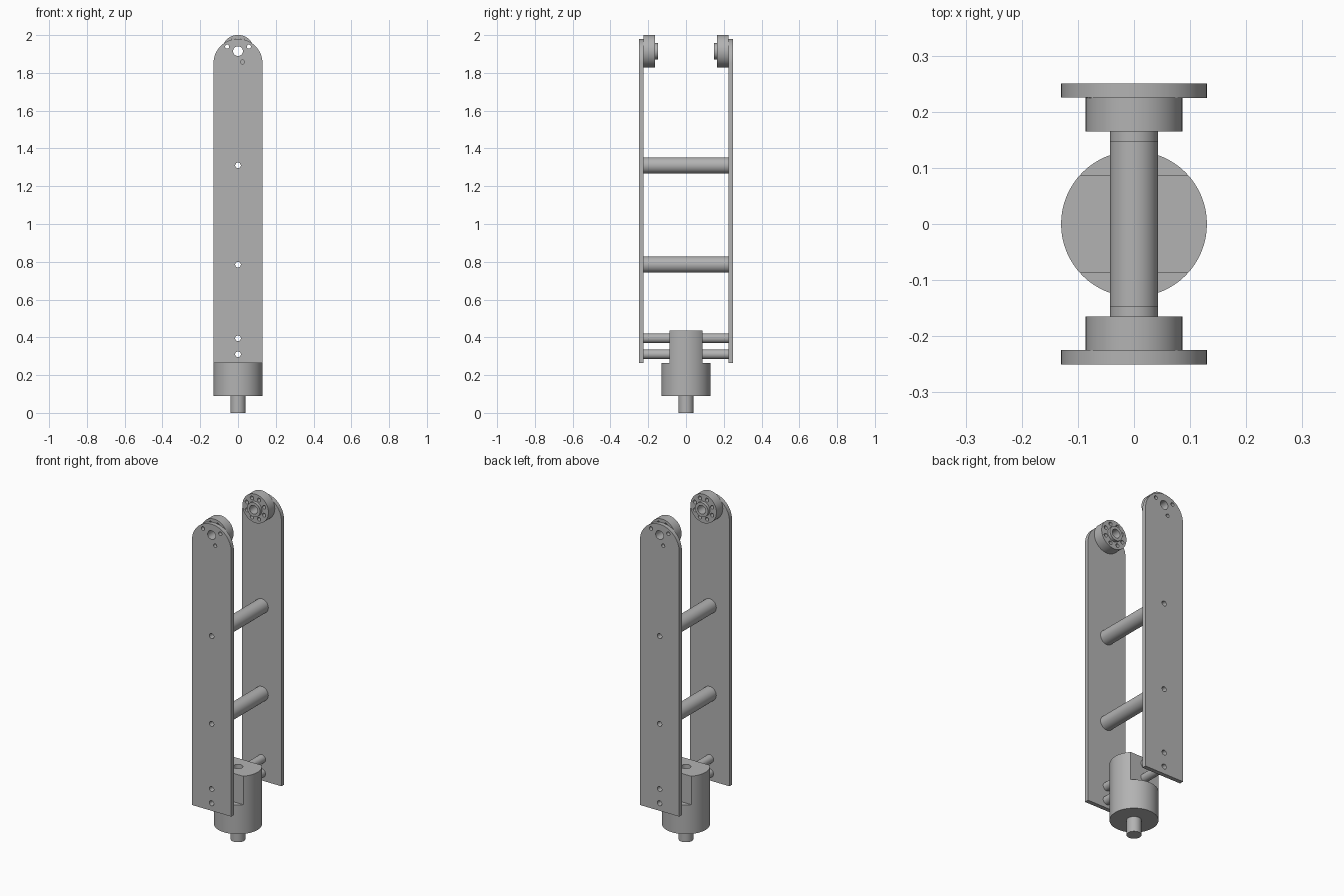
import bpy, bmesh, math
from mathutils import Matrix, Vector

if "Cube" in bpy.data.objects:
    bpy.data.objects.remove(bpy.data.objects["Cube"])

grey = bpy.data.materials.new("Machined grey")
grey.use_nodes = True
colour = (0.45, 0.45, 0.45, 1)
grey.diffuse_color = colour
grey.node_tree.nodes["Principled BSDF"].inputs["Base Color"].default_value = colour

WIDTH = 0.13          # half width of side plates and radius of the base
HUB_Z = 1.915
BOLT_RADIUS = 0.062
BIG_RODS = (0.785, 1.31)
SMALL_RODS = (0.31, 0.395)


def finish(name, bm):
    bmesh.ops.recalc_face_normals(bm, faces=bm.faces)
    mesh = bpy.data.meshes.new(name)
    bm.to_mesh(mesh)
    bm.free()
    mesh.materials.append(grey)
    obj = bpy.data.objects.new(name, mesh)
    bpy.context.collection.objects.link(obj)
    return obj


def prism(name, outline, a, b, axis):
    """Extrude a flat outline from a to b along y or z."""
    place = (lambda u, v, w: (u, w, v)) if axis == "y" else (lambda u, v, w: (u, v, w))
    bm = bmesh.new()
    base = bm.faces.new([bm.verts.new(place(u, v, a)) for u, v in outline])
    grown = bmesh.ops.extrude_face_region(bm, geom=[base])["geom"]
    moved = [g for g in grown if isinstance(g, bmesh.types.BMVert)]
    bmesh.ops.translate(bm, verts=moved, vec=Vector(place(0, 0, b - a)))
    return finish(name, bm)


def circle(u, v, r, n=48):
    return [(u + r * math.cos(math.tau * i / n), v + r * math.sin(math.tau * i / n))
            for i in range(n)]


def cylinder(name, u, v, r, a, b, axis="y", n=48):
    return prism(name, circle(u, v, r, n), a, b, axis)


def combine(obj, tool, operation="DIFFERENCE"):
    """Apply a boolean, then discard the tool object."""
    mod = obj.modifiers.new("shape", "BOOLEAN")
    mod.operation, mod.solver, mod.object = operation, "EXACT", tool
    tool.hide_render = True
    bpy.context.view_layer.objects.active = obj
    bpy.ops.object.modifier_apply(modifier=mod.name)
    bpy.data.objects.remove(tool)


def drill(obj, x, z, r, n=24):
    combine(obj, cylinder("drill", x, z, r, -0.4, 0.4, "y", n))


def bolt_position(step):
    angle = math.radians(22.5 + 45 * step)
    return BOLT_RADIUS * math.cos(angle), HUB_Z + BOLT_RADIUS * math.sin(angle)


def smooth(obj):
    bpy.ops.object.select_all(action="DESELECT")
    obj.select_set(True)
    bpy.context.view_layer.objects.active = obj
    bpy.ops.object.shade_smooth_by_angle(angle=math.radians(30))


parts = []

# Front side plate with rounded top and drilled holes
shoulder = 1.85
arc = [(WIDTH * math.cos(math.pi * i / 32), shoulder + WIDTH * math.sin(math.pi * i / 32))
       for i in range(33)]
plate = prism("front_side_plate", [(-WIDTH, 0.265), (WIDTH, 0.265)] + arc, -0.25, -0.225, "y")
for z in BIG_RODS + SMALL_RODS:
    drill(plate, 0, z, 0.015)
drill(plate, 0, HUB_Z, 0.026)
for step in (0, 3, 6):
    drill(plate, *bolt_position(step), 0.011, 16)

# Front hub: disc, raised boss, centre bore and ring of bolt holes
hub = cylinder("front_hub", 0, HUB_Z, 0.086, -0.225, -0.165, n=64)
combine(hub, cylinder("boss", 0, HUB_Z, 0.043, -0.2, -0.147), "UNION")
drill(hub, 0, HUB_Z, 0.026)
for step in range(8):
    drill(hub, *bolt_position(step), 0.011, 16)
parts += [plate, hub]

# Small hollow spacers between the front plate and the base block
for i, z in enumerate(SMALL_RODS):
    spacer = cylinder(f"front_spacer_{i + 1}", 0, z, 0.025, -0.225, -0.087, n=32)
    drill(spacer, 0, z, 0.015)
    parts.append(spacer)

# Rear plate, hub and spacers: the front ones turned half a turn
for obj in list(parts):
    rear = obj.copy()
    rear.data = obj.data.copy()
    rear.name = obj.name.replace("front", "rear")
    rear.data.transform(Matrix.Rotation(math.pi, 4, "Z"))
    bpy.context.collection.objects.link(rear)
    parts.append(rear)

# Long hollow cross rods
for name, z in zip(("lower_cross_rod", "upper_cross_rod"), BIG_RODS):
    rod = cylinder(name, 0, z, 0.043, -0.225, 0.225)
    drill(rod, 0, z, 0.015)
    parts.append(rod)

# Base block: round body with two flats, top bore and cross holes
block = cylinder("base_block", 0, 0, WIDTH, 0.09, 0.435, "z", 64)
for side in (-1, 1):
    edge, far = side * 0.087, side * 0.2
    flat = [(-0.2, edge), (0.2, edge), (0.2, far), (-0.2, far)]
    combine(block, prism("flat", flat, 0.265, 0.5, "z"))
combine(block, cylinder("bore", 0, 0, 0.027, 0.265, 0.5, "z", 32))
for z in SMALL_RODS:
    drill(block, 0, z, 0.015)
parts += [block, cylinder("base_shaft", 0, 0, 0.04, 0, 0.09, "z")]

for obj in parts:
    smooth(obj)
